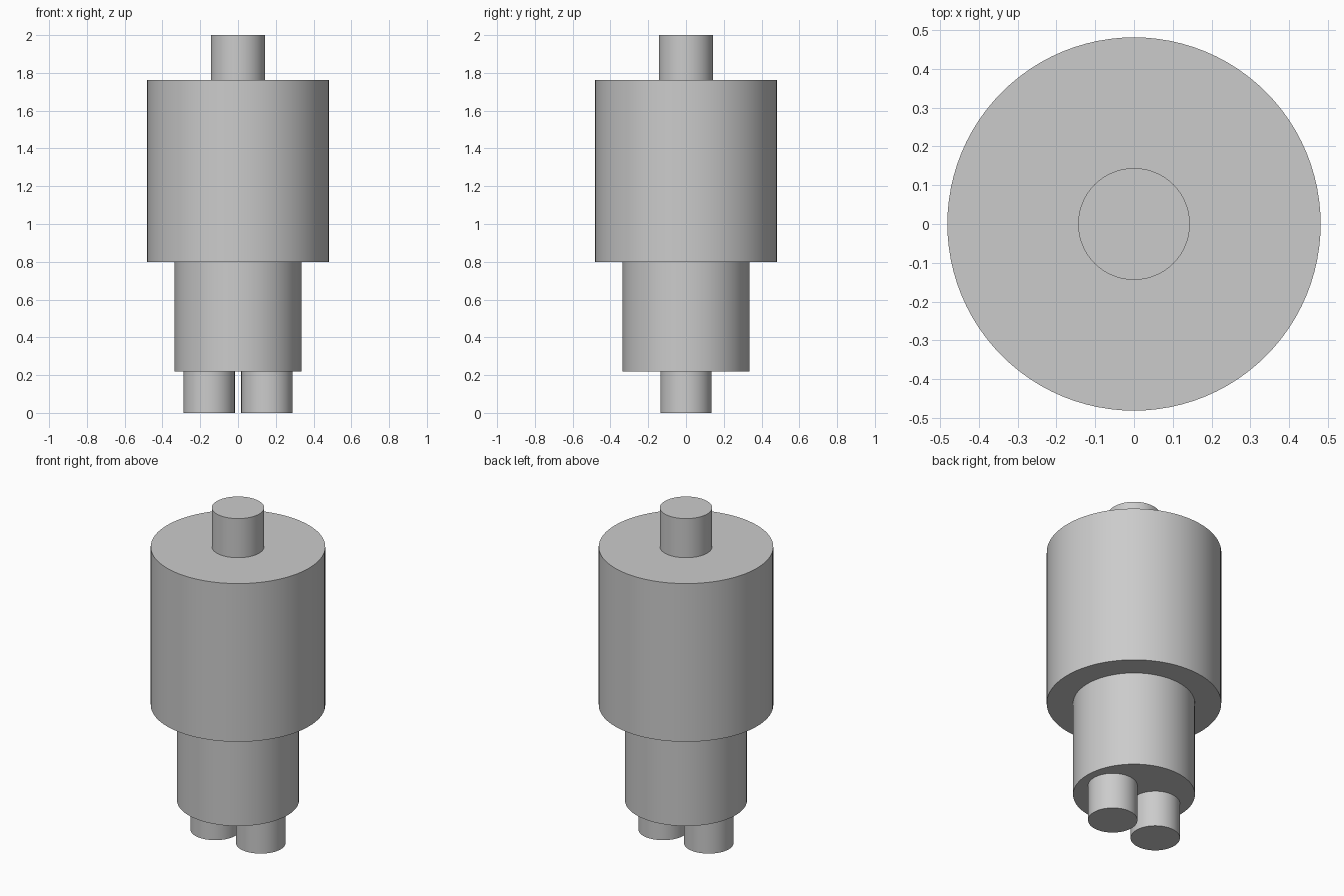
import bpy
import math

if "Cube" in bpy.data.objects:
    bpy.data.objects.remove(bpy.data.objects["Cube"])

# One plain grey for the whole model
grey = bpy.data.materials.new("light_grey")
grey.diffuse_color = (0.6, 0.6, 0.6, 1.0)
grey.use_nodes = True
grey.node_tree.nodes["Principled BSDF"].inputs["Base Color"].default_value = grey.diffuse_color


def cylinder(name, radius, bottom, top, x=0.0):
    """Upright smooth cylinder with sharp rims, spanning bottom to top."""
    bpy.ops.mesh.primitive_cylinder_add(
        vertices=96, radius=radius, depth=top - bottom,
        location=(x, 0, (bottom + top) / 2))
    part = bpy.context.object
    part.name = name
    part.data.materials.append(grey)
    bpy.ops.object.shade_smooth_by_angle(angle=math.radians(30))
    return part


# Stacked body: wide drum, narrower lower barrel, top stub
cylinder("lower_barrel", 0.336, 0.22, 0.80)
cylinder("main_drum", 0.481, 0.80, 1.762)
cylinder("top_stub", 0.144, 1.762, 2.0)

# Pair of short legs side by side
for side, sign in (("left", -1), ("right", 1)):
    cylinder(side + "_leg", 0.136, 0.0, 0.22, x=sign * 0.153)
